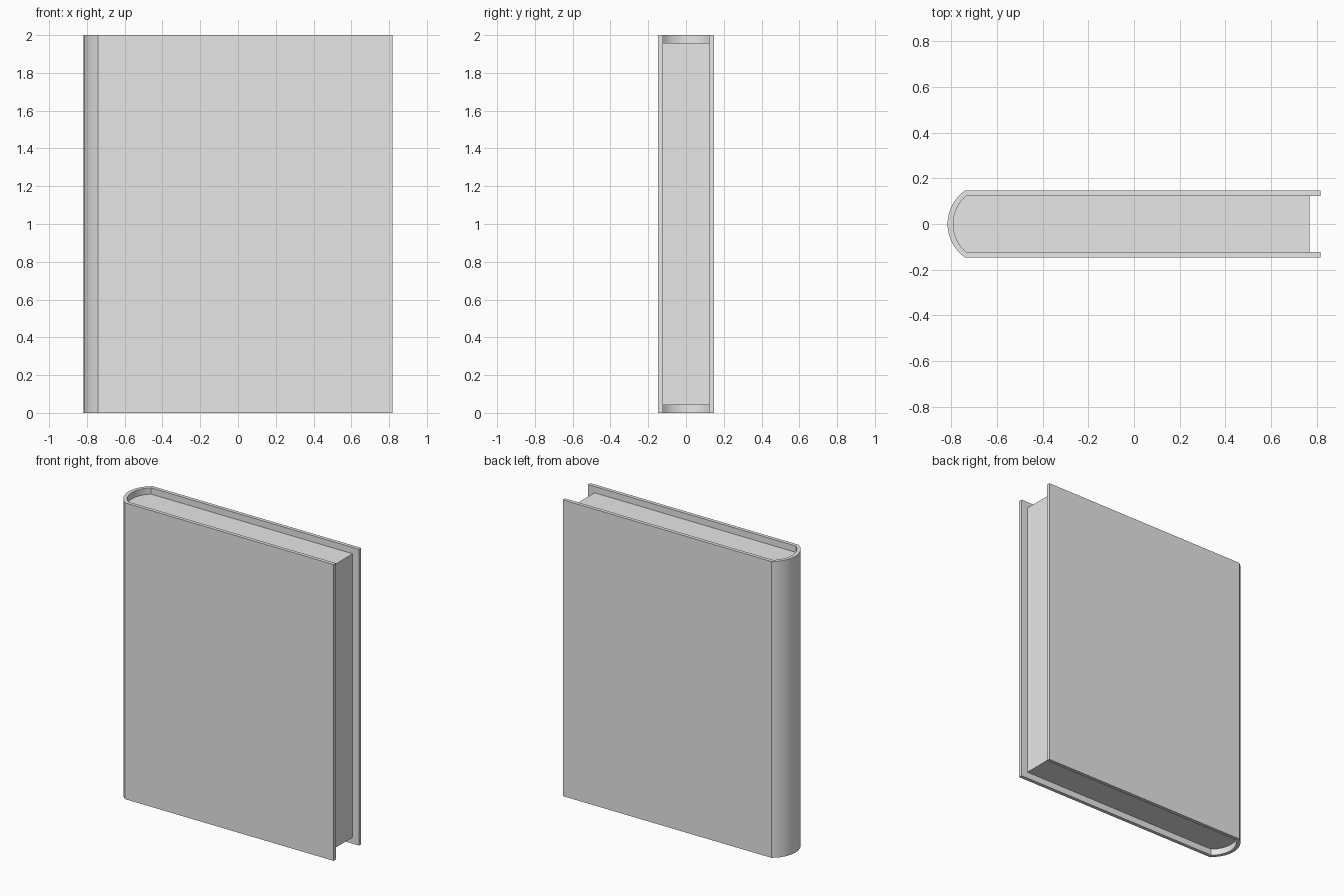
import bpy
import bmesh
import math

cube = bpy.data.objects.get("Cube")
if cube:
    bpy.data.objects.remove(cube, do_unlink=True)

grey = bpy.data.materials.new("plain_grey")
grey.use_nodes = True
grey.diffuse_color = (0.8, 0.8, 0.8, 1)
grey.node_tree.nodes["Principled BSDF"].inputs["Base Color"].default_value = (0.8, 0.8, 0.8, 1)


def spine_arc(left, join, half, steps=16):
    """Shallow arc from the back cover round to the front cover."""
    sag = join - left
    radius = (half ** 2 + sag ** 2) / (2 * sag)
    spread = math.asin(half / radius)
    points = []
    for i in range(steps + 1):
        a = spread * (1 - 2 * i / steps)
        points.append((left + radius * (1 - math.cos(a)), radius * math.sin(a)))
    return points


def extrude_profile(name, profile, bottom, top):
    """Raise a closed xy outline from bottom to top."""
    bm = bmesh.new()
    face = bm.faces.new([bm.verts.new((x, y, bottom)) for x, y in profile])
    raised = bmesh.ops.extrude_face_region(bm, geom=[face])
    verts = [v for v in raised["geom"] if isinstance(v, bmesh.types.BMVert)]
    bmesh.ops.translate(bm, verts=verts, vec=(0, 0, top - bottom))
    bmesh.ops.recalc_face_normals(bm, faces=bm.faces[:])
    mesh = bpy.data.meshes.new(name)
    bm.to_mesh(mesh)
    bm.free()
    mesh.materials.append(grey)
    obj = bpy.data.objects.new(name, mesh)
    bpy.context.collection.objects.link(obj)
    bpy.ops.object.select_all(action="DESELECT")
    obj.select_set(True)
    bpy.context.view_layer.objects.active = obj
    bpy.ops.object.shade_smooth_by_angle(angle=math.radians(25))
    return obj


EDGE = 0.817       # fore edge of the covers
OUTER = 0.147      # half thickness outside the covers
INNER = 0.123      # half thickness inside the covers

outer = spine_arc(-EDGE, -0.74, OUTER)
inner = spine_arc(-0.792, -0.735, INNER)

# Wraparound cover: two boards joined by a rounded spine
cover_outline = ([(EDGE, OUTER)] + outer + [(EDGE, -OUTER), (EDGE, -INNER)]
                 + inner[::-1] + [(EDGE, INNER)])
extrude_profile("cover", cover_outline, 0, 2)

# Page block, recessed at the top, bottom and fore edge
page_outline = [(0.77, INNER)] + inner + [(0.77, -INNER)]
extrude_profile("page_block", page_outline, 0.043, 1.957)
